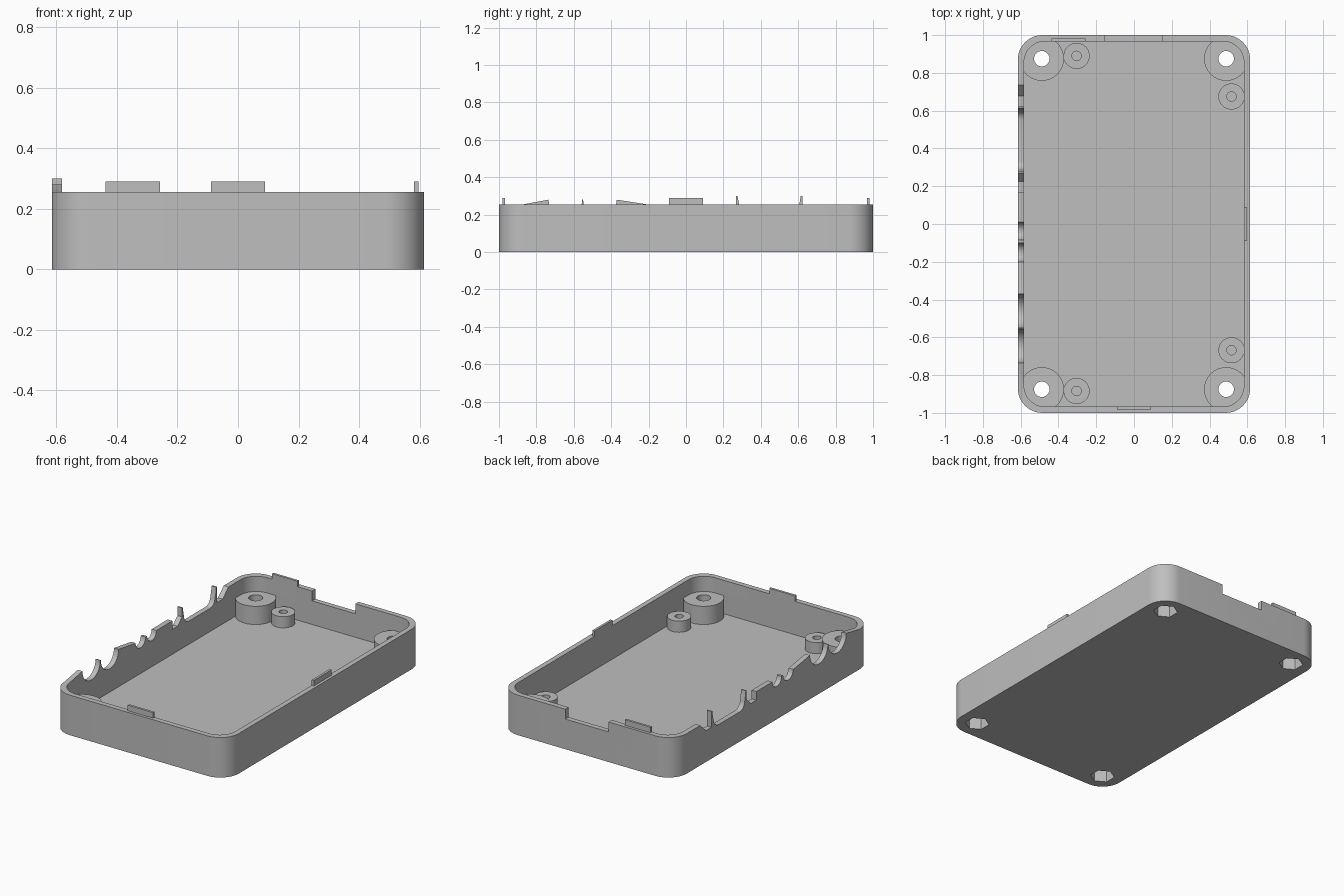
import bpy, bmesh
from math import sin, cos, pi, radians

if "Cube" in bpy.data.objects:
    bpy.data.objects.remove(bpy.data.objects["Cube"], do_unlink=True)

grey = bpy.data.materials.new("plain grey plastic")
grey.use_nodes = True
grey.diffuse_color = (0.52, 0.52, 0.52, 1)
grey.node_tree.nodes["Principled BSDF"].inputs["Base Color"].default_value = grey.diffuse_color

HX, HY, R, WALL = 0.615, 1.0, 0.13, 0.033
RIM, TOP, FLOOR = 0.255, 0.30, 0.042


def prism(name, outline, start, end):
    """Extrude a closed outline of 3D points from start by the vector end."""
    bm = bmesh.new()
    verts = [bm.verts.new([p + s for p, s in zip(pt, start)]) for pt in outline]
    face = bm.faces.new(verts)
    ext = bmesh.ops.extrude_face_region(bm, geom=[face])
    bmesh.ops.translate(bm, vec=end, verts=[v for v in ext["geom"] if isinstance(v, bmesh.types.BMVert)])
    bmesh.ops.recalc_face_normals(bm, faces=bm.faces)
    mesh = bpy.data.meshes.new(name)
    bm.to_mesh(mesh)
    bm.free()
    mesh.materials.append(grey)
    obj = bpy.data.objects.new(name, mesh)
    bpy.context.collection.objects.link(obj)
    return obj


def arc(cx, cy, r, a0, a1, n):
    return [(cx + r * cos(radians(a0 + (a1 - a0) * i / n)),
             cy + r * sin(radians(a0 + (a1 - a0) * i / n))) for i in range(n + 1)]


def rounded(name, hx, hy, r, z0, z1):
    pts = []
    for k, (sx, sy) in enumerate([(1, 1), (-1, 1), (-1, -1), (1, -1)]):
        pts += arc(sx * (hx - r), sy * (hy - r), r, 90 * k, 90 * k + 90, 12)
    return prism(name, [(x, y, 0) for x, y in pts], (0, 0, z0), (0, 0, z1 - z0))


def cylinder(name, x, y, r, z0, z1, n=40, turn=0):
    pts = arc(x, y, r, turn, turn + 360, n)[:-1]
    return prism(name, [(a, b, 0) for a, b in pts], (0, 0, z0), (0, 0, z1 - z0))


def box(name, x0, x1, y0, y1, z0, z1):
    return prism(name, [(x0, y0, 0), (x1, y0, 0), (x1, y1, 0), (x0, y1, 0)], (0, 0, z0), (0, 0, z1 - z0))


def combine(target, other, operation):
    mod = target.modifiers.new(operation, "BOOLEAN")
    mod.operation, mod.solver, mod.object = operation, "EXACT", other
    bpy.context.view_layer.objects.active = target
    bpy.ops.object.modifier_apply(modifier=mod.name)
    bpy.data.objects.remove(other, do_unlink=True)


# Tray with rounded corners
tray = rounded("case_tray", HX, HY, R, 0, TOP)
combine(tray, rounded("cavity", HX - WALL, HY - WALL, R - 0.02, FLOOR, 1), "DIFFERENCE")
combine(tray, box("rim_cut", -HX + WALL, 1, -2, 2, RIM, 1), "DIFFERENCE")

# Port openings along the -x wall, as one profile in (y, z)
profile = [(-2, RIM), (-0.87, RIM), (-0.735, 0.28)]
profile += arc(-0.645, 0.28, 0.09, 180, 360, 16)          # round sockets
profile += arc(-0.46, 0.28, 0.09, 180, 360, 16)
profile += [(-0.21, RIM)]
profile += arc(-0.15, RIM, 0.05, 180, 360, 10)            # small buttons
profile += arc(-0.037, RIM, 0.047, 180, 360, 10)
profile += [(0.17, RIM), (0.17, 0.2), (0.225, 0.2), (0.268, 0.243), (0.268, TOP), (0.276, TOP)]
profile += [(0.283, RIM)] + arc(0.337, 0.24, 0.05, 180, 270, 6)   # wide socket
profile += arc(0.55, 0.24, 0.05, 270, 360, 6) + [(0.606, RIM), (0.613, TOP), (0.622, TOP)]
profile += [(0.622, 0.2), (0.677, 0.2), (0.735, RIM), (2, RIM), (2, 1), (-2, 1)]
clean = [p for i, p in enumerate(profile) if abs(p[0] - profile[i - 1][0]) + abs(p[1] - profile[i - 1][1]) > 1e-5]
combine(tray, prism("port_cut", [(0, y, z) for y, z in clean], (-1, 0, 0), (0.45, 0, 0)), "DIFFERENCE")

# Notch in the back wall
combine(tray, box("back_notch", -0.155, 0.15, 0.9, 1.1, 0.192, 1), "DIFFERENCE")

# Corner screw posts with through holes and hexagonal nut pockets
corners = [(sx * 0.488, sy * 0.875) for sx in (-1, 1) for sy in (-1, 1)]
for x, y in corners:
    combine(tray, cylinder("corner_post", x, y, 0.117, 0.02, 0.158), "UNION")
for x, y in corners:
    combine(tray, cylinder("screw_hole", x, y, 0.041, -1, 1, 28), "DIFFERENCE")
    combine(tray, cylinder("nut_pocket", x, y, 0.072, -1, 0.085, 6, 30), "DIFFERENCE")

# Small board standoffs with blind holes
standoffs = [(-0.304, 0.89), (-0.304, -0.884), (0.516, 0.675), (0.516, -0.668)]
for x, y in standoffs:
    combine(tray, cylinder("standoff", x, y, 0.069, 0.02, 0.113, 32), "UNION")
for x, y in standoffs:
    combine(tray, cylinder("pilot_hole", x, y, 0.025, FLOOR, 1, 20), "DIFFERENCE")

# Snap tabs along the inner edge of the rim
ix, iy, t, low, high = HX - WALL, HY - WALL, 0.015, RIM, 0.29
box("front_tab", -0.09, 0.09, -iy - t, -iy, low, high)
box("back_tab", -0.437, -0.257, iy, iy + t, low, high)
box("side_tab", ix, ix + t, -0.09, 0.09, low, high)

# Smooth the rounded walls while keeping edges crisp
bpy.ops.object.select_all(action="DESELECT")
tray.select_set(True)
bpy.context.view_layer.objects.active = tray
bpy.ops.object.shade_smooth_by_angle(angle=radians(30))
